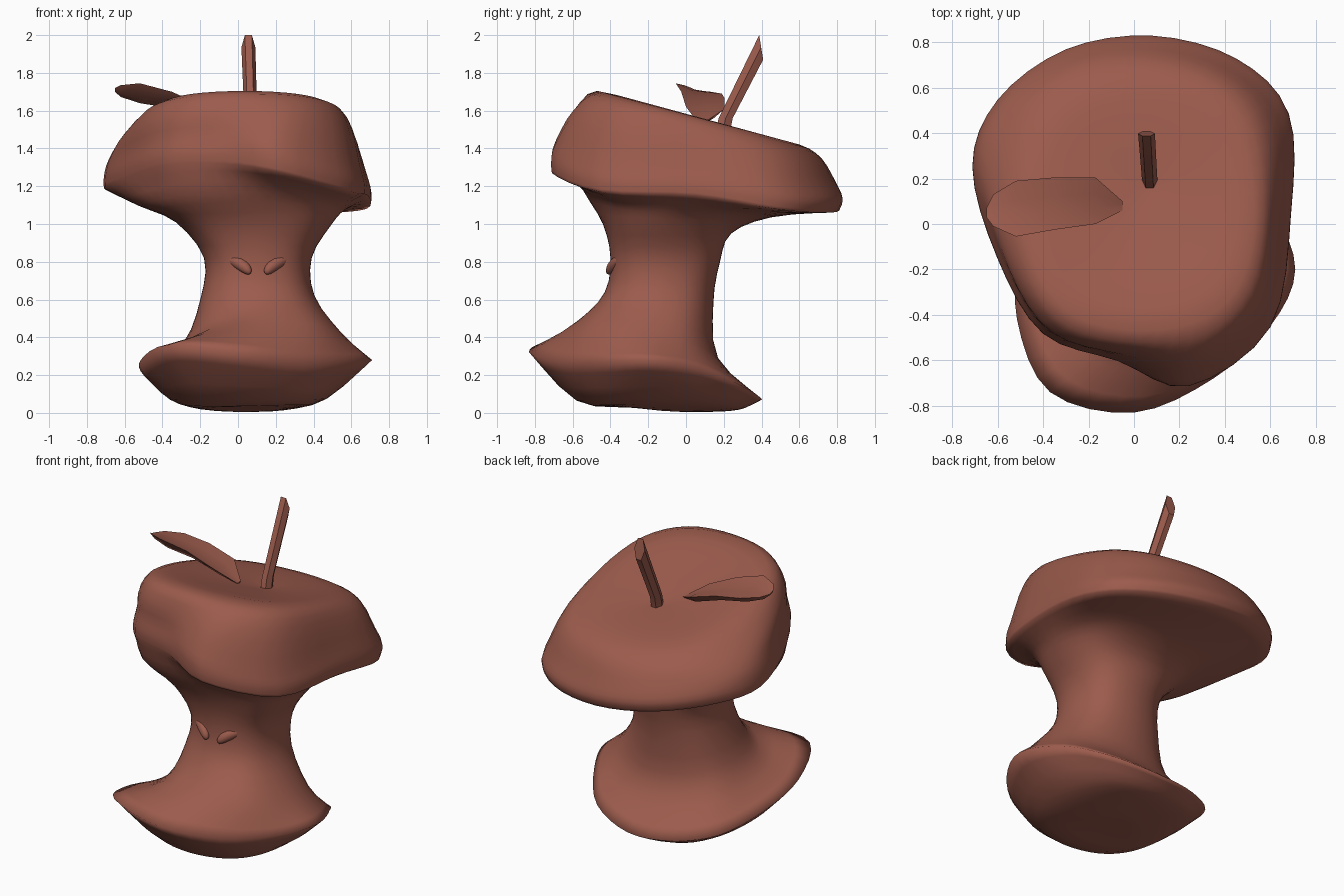
import bpy, bmesh
from math import sin, cos, pi, copysign
from mathutils import Vector

if "Cube" in bpy.data.objects:
    bpy.data.objects.remove(bpy.data.objects["Cube"])

SEG = 12
skin = bpy.data.materials.new("core_brown")
skin.diffuse_color = (0.33, 0.105, 0.073, 1)
skin.use_nodes = True
skin.node_tree.nodes["Principled BSDF"].inputs["Base Color"].default_value = skin.diffuse_color


def finish(name, verts, faces, angle):
    me = bpy.data.meshes.new(name)
    me.from_pydata(verts, [], faces)
    bm = bmesh.new()
    bm.from_mesh(me)
    bmesh.ops.recalc_face_normals(bm, faces=bm.faces)
    bm.to_mesh(me)
    bm.free()
    ob = bpy.data.objects.new(name, me)
    bpy.context.collection.objects.link(ob)
    me.materials.append(skin)
    bpy.ops.object.select_all(action='DESELECT')
    ob.select_set(True)
    bpy.context.view_layer.objects.active = ob
    bpy.ops.object.shade_smooth_by_angle(angle=angle)
    return ob


def loft(name, rings, angle):
    n = len(rings[0])
    verts = [p for r in rings for p in r]
    faces = [(i * n + j, i * n + (j + 1) % n, (i + 1) * n + (j + 1) % n, (i + 1) * n + j)
             for i in range(len(rings) - 1) for j in range(n)]
    faces += [tuple(range(n))[::-1], tuple(range(len(verts) - n, len(verts)))]
    return finish(name, verts, faces, angle)


def spline(pts, steps, closed):
    """Catmull-Rom curve through the points."""
    n, out = len(pts), []
    at = (lambda i: pts[i % n]) if closed else (lambda i: pts[max(0, min(n - 1, i))])
    for i in range(n if closed else n - 1):
        a, b, c, d = (at(i + k) for k in (-1, 0, 1, 2))
        for s in range(steps):
            t = s / steps
            out.append(0.5 * (2 * b + (c - a) * t + (2 * a - 5 * b + 4 * c - d) * t ** 2
                              + (3 * b - a - 3 * c + d) * t ** 3))
    return out if closed else out + [pts[-1]]


def ring(x0, x1, y0, y1, zl, zr, zf, zb, e=0.85):
    """Rounded ring from its extents and its left/right/front/back heights."""
    out = []
    for i in range(SEG):
        c, s = cos(2 * pi * i / SEG), sin(2 * pi * i / SEG)
        z = (zr if c > 0 else zl) * c * c + (zb if s > 0 else zf) * s * s
        out.append(Vector(((x0 + x1) / 2 + (x1 - x0) / 2 * copysign(abs(c) ** e, c),
                           (y0 + y1) / 2 + (y1 - y0) / 2 * copysign(abs(s) ** e, s), z)))
    return out


def tilt(points, z0, slope):
    """Lay points on a plane that falls towards the back."""
    return [Vector((p.x, p.y, z0 - slope * p.y)) for p in points]


# irregular bitten edges, counter-clockwise from +x
low_lip = [Vector(p) for p in (
    (.71, -.2, .28), (.61, .07, .24), (.43, .3, .14), (.14, .4, .075), (-.14, .36, .08), (-.38, .2, .12),
    (-.5, -.1, .2), (-.515, -.42, .28), (-.37, -.74, .36), (0, -.83, .32), (.35, -.68, .27), (.6, -.45, .27))]
top_lip = [Vector(p) for p in (
    (.69, .05, 1.15), (.68, .47, 1.08), (.45, .71, 1.06), (.08, .81, 1.07), (-.3, .75, 1.11), (-.6, .53, 1.16),
    (-.71, .25, 1.19), (-.6, -.15, 1.24), (-.4, -.48, 1.31), (-.07, -.6, 1.32), (.24, -.71, 1.27), (.6, -.45, 1.17))]

# apple core body: base, waist and cap, creased at the two lips
base = [
    ring(0, .04, -.02, .02, .005, .005, .005, .005),
    ring(-.2, .25, -.3, .2, .02, .015, .03, .008),
    ring(-.36, .47, -.58, .31, .07, .075, .065, .025),
    low_lip]
waist = [
    low_lip,
    ring(-.29, .55, -.57, .17, .37, .42, .49, .29),
    ring(-.2, .405, -.43, .145, .6, .62, .64, .58),
    ring(-.18, .39, -.4, .18, .82, .82, .82, .8),
    ring(-.33, .49, -.44, .24, 1.01, .99, 1.0, .95),
    ring(-.53, .57, -.54, .45, 1.1, 1.08, 1.17, 1.035),
    top_lip]
shoulder = [p * .87 * .5 + Vector((.006, .014, 0)) * .5 + q * .5
            for p, q in zip(top_lip, ring(-.6, .62, -.62, .72, 0, 0, 0, 0, .8))]
crown = [
    top_lip,
    [Vector((p.x, p.y * 1.005 + .015 * (p.y > .4), p.z + .06)) for p in top_lip],
    [Vector((p.x * .965, p.y * .975, p.z + .15)) for p in top_lip],
    tilt(shoulder, 1.49, .20),
    tilt(ring(-.46, .53, -.47, .6, 0, 0, 0, 0, .82), 1.58, .265),
    tilt(ring(-.2, .29, -.13, .36, 0, 0, 0, 0), 1.565, .26),
    tilt(ring(.04, .08, .13, .17, 0, 0, 0, 0), 1.545, .27)]
columns = None
for part in (base, waist, crown):
    around = [spline(r, 4, True) for r in part]
    curves = [spline(list(col), 3, False) for col in zip(*around)]
    columns = [a + b[1:] for a, b in zip(columns, curves)] if columns else curves
loft("apple_core", [list(r) for r in zip(*columns)], pi)

# stem: six-sided leaning stick with slanted tip
angles = [k * pi / 3 for k in range(6)]
loft("stem", [
    [(.07 + .035 * cos(a), .19 + .045 * sin(a), 1.47) for a in angles],
    [(.068 + .034 * cos(a), .21 + .043 * sin(a), 1.56) for a in angles],
    [(.055 + .037 * cos(a), .398 + .012 * sin(a), 1.935 - .075 * sin(a)) for a in angles]], 0.6)

# leaf: stations of x, front edge y z, back edge y z
leaf = []
for x, ya, za, yb, zb in ((-.05, .06, 1.54, .1, 1.54), (-.17, 0, 1.62, .205, 1.61),
                          (-.35, -.025, 1.70, .205, 1.665), (-.52, -.055, 1.745, .19, 1.69),
                          (-.62, -.01, 1.735, .13, 1.70), (-.65, .03, 1.72, .07, 1.705)):
    w = (yb - ya) / .22

    def mid(t, dz):
        return (x, ya + (yb - ya) * t, za + (zb - za) * t + dz * w)
    leaf.append([mid(0, 0), mid(.3, -.06), mid(.7, -.06), mid(1, 0), mid(.65, -.01), mid(.35, -.015)])
loft("leaf", leaf, 0.7)

# slanted eyes, mirrored across the waist
for side, name in ((-1, "eye_left"), (1, "eye_right")):
    along = Vector((side * .8, .5, .5)).normalized()
    out = Vector((side * .3, -1, .1))
    out = (out - along * out.dot(along)).normalized()
    up = along.cross(out)
    center = Vector((.105 + side * .1, -.375, .78))
    eye = []
    for i in range(9):
        u = .998 * sin((i / 4 - 1) * pi / 2)
        r = (1 - u * u) ** .4
        eye.append([center + along * u * .083 + out * .03 * r * cos(k * pi / 6)
                    + up * (.033 * r * sin(k * pi / 6) - .01 * (1 - u * u) * side)
                    for k in range(12)])
    loft(name, eye, 1.0)
